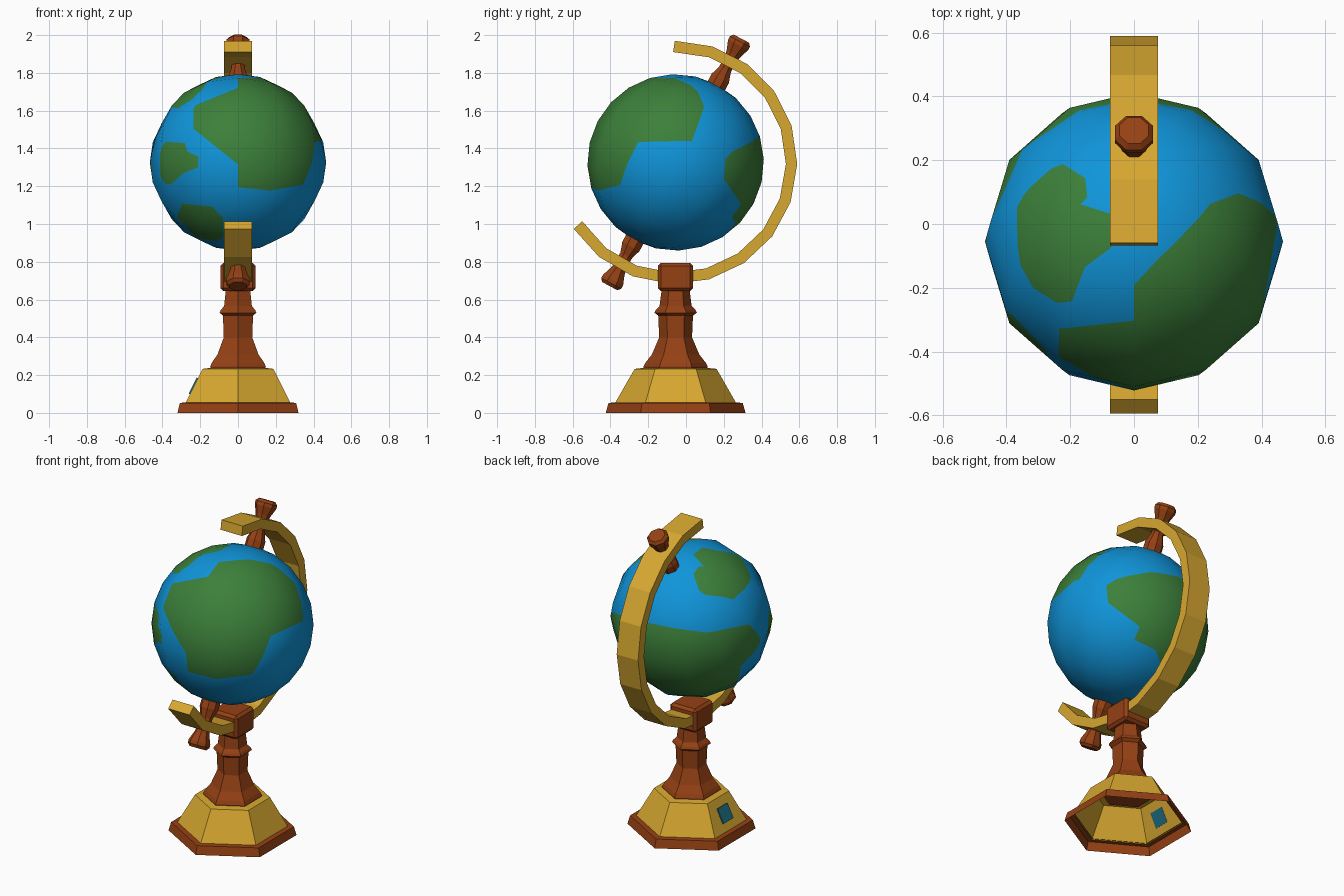
import bpy, bmesh, math
from mathutils import Vector, Matrix

if "Cube" in bpy.data.objects:
    bpy.data.objects.remove(bpy.data.objects["Cube"])

CY, CZ, R = -0.055, 1.326, 0.467          # globe centre and radius
TILT = Matrix.Rotation(math.radians(-28), 4, 'X')
CENTRE = Matrix.Translation((0, CY, CZ))


def material(name, rgb):
    m = bpy.data.materials.new(name)
    m.diffuse_color = (*rgb, 1)
    m.use_nodes = True
    m.node_tree.nodes["Principled BSDF"].inputs["Base Color"].default_value = m.diffuse_color
    return m


WOOD = material("brown_wood", (0.30, 0.052, 0.007))
GOLD = material("gold", (0.68, 0.39, 0.03))
SEA = material("sea_blue", (0.005, 0.30, 0.70))
LAND = material("land_green", (0.045, 0.215, 0.042))
TEAL = material("teal", (0.013, 0.15, 0.22))


def finish(bm, name, mats, matrix=None):
    if matrix:
        bm.transform(matrix)
    me = bpy.data.meshes.new(name)
    bm.to_mesh(me)
    bm.free()
    for m in mats:
        me.materials.append(m)
    ob = bpy.data.objects.new(name, me)
    bpy.context.collection.objects.link(ob)
    return ob


def lathe(name, profile, sides, mat, matrix, start=90.0, caps=(False, False)):
    """Revolve (radius, height) points, listed from the bottom up."""
    bm = bmesh.new()
    rings = []
    for r, z in profile:
        angles = [math.radians(start + 360 * i / sides) for i in range(sides)]
        rings.append([bm.verts.new((r * math.cos(a), r * math.sin(a), z)) for a in angles])
    for lo, hi in zip(rings, rings[1:]):
        for i in range(sides):
            j = (i + 1) % sides
            bm.faces.new((lo[i], lo[j], hi[j], hi[i]))
    if caps[0]:
        bm.faces.new(rings[0][::-1])
    if caps[1]:
        bm.faces.new(rings[-1])
    return finish(bm, name, [mat], matrix)


# Hexagonal stand: open underneath
stand = Matrix.Translation((0, CY, 0))
lathe("base_rim", [(0.37, 0), (0.355, 0.053), (0.315, 0.055)], 6, WOOD, stand)
lathe("base_body", [(0.322, 0.05), (0.217, 0.233), (0.15, 0.24)], 6, GOLD, stand)
lathe("column", [(0.165, 0.215), (0.17, 0.245), (0.16, 0.265), (0.125, 0.31), (0.087, 0.4),
                 (0.092, 0.515), (0.112, 0.53), (0.105, 0.545), (0.085, 0.565), (0.073, 0.66)],
      6, WOOD, stand, caps=(True, True))

# Clamp block that grips the arc
bm = bmesh.new()
bmesh.ops.create_cube(bm, size=1, matrix=Matrix.Diagonal((0.186, 0.186, 0.15, 1)))
bmesh.ops.bevel(bm, geom=bm.edges[:], offset=0.016, segments=1, affect='EDGES')
finish(bm, "clamp_block", [WOOD], Matrix.Translation((0, CY, 0.719)))

# Small plate on the left face of the base
bm = bmesh.new()
bmesh.ops.create_cube(bm, size=1, matrix=Matrix.Diagonal((0.095, 0.1, 0.009, 1)))
slope = math.atan2(0.182, 0.091)
finish(bm, "side_plate", [TEAL], Matrix.Translation((-0.236, CY, 0.143))
       @ Matrix.Rotation(-slope, 4, 'Y'))

# Meridian arc: 13 straight segments with square-cut ends
bm = bmesh.new()
N, RA, HALF_T, HALF_W = 13, 0.614, 0.03, 0.075
A0, A1 = 90.8, -147.3
step = (A1 - A0) / N
prev = None
for i in range(N + 1):
    a = math.radians(A0 + step * i)
    n = math.radians(A0 + step * min(max(i, 0.5), N - 0.5))
    ring = []
    for x, t in ((-HALF_W, -HALF_T), (HALF_W, -HALF_T), (HALF_W, HALF_T), (-HALF_W, HALF_T)):
        ring.append(bm.verts.new((x, RA * math.cos(a) + t * math.cos(n),
                                  RA * math.sin(a) + t * math.sin(n))))
    if prev:
        for k in range(4):
            bm.faces.new((prev[k], prev[(k + 1) % 4], ring[(k + 1) % 4], ring[k]))
    if i in (0, N):
        bm.faces.new(ring)
    prev = ring
bmesh.ops.recalc_face_normals(bm, faces=bm.faces[:])
finish(bm, "meridian_arc", [GOLD], CENTRE)

# Turned axle pins at both poles
pin = [(0.056, 0.44), (0.056, 0.505), (0.05, 0.52), (0.037, 0.56), (0.037, 0.62),
       (0.045, 0.655), (0.065, 0.705), (0.065, 0.725), (0.05, 0.742)]
for name, flip in (("top_pin", 0), ("bottom_pin", math.pi)):
    lathe(name, pin, 8, WOOD, CENTRE @ TILT @ Matrix.Rotation(flip, 4, 'X'), 22.5, (True, True))


# Continent outlines as points on the globe, relative to its centre
def front(x, z):
    return Vector((x, -math.sqrt(max(R * R - x * x - z * z, 0)), z))


def top(x, y):
    return Vector((x, y, math.sqrt(max(R * R - x * x - y * y, 0))))


big_land = [Vector(p) for p in (
    (0, -.134, .44), (0, -.244, .39), (-.233, -.27, .293), (-.233, -.356, .176), (0, -.46, -.01),
    (0, -.44, -.13), (.17, -.40, -.147), (.34, -.29, -.117), (.403, -.195, .107),
    (.438, .085, .111), (.322, .149, .292), (.239, .118, .375), (.082, -.049, .45))]
left_land = [front(*p) for p in (
    (-.387, .112), (-.292, .106), (-.276, .06), (-.212, .032), (-.212, -.026), (-.297, -.058),
    (-.355, -.117), (-.398, -.117), (-.424, -.08), (-.424, .053))]
south_land = [front(*p) for p in (
    (-.297, -.216), (-.133, -.237), (-.08, -.30), (-.08, -.397), (-.11, -.418),
    (-.228, -.397), (-.324, -.29))]
north_land = [top(*p) for p in (
    (-.264, .234), (-.225, .245), (-.154, .2), (-.148, .14), (-.17, .118), (-.07, .086),
    (-.07, -.017), (-.154, -.08), (-.195, -.187), (-.248, -.197), (-.327, -.15),
    (-.374, -.008), (-.374, .108))]
back_land = [Vector(p) for p in (
    (.125, .43, .127), (.342, .302, .058), (.379, .26, .016), (.369, .26, -.09),
    (.2, .345, -.228), (.2, .297, -.292), (.06, .324, -.324), (-.11, .2, -.40),
    (-.27, .05, -.37), (-.33, .02, -.32), (-.416, .10, -.17), (-.45, 0, -.1),
    (-.459, -.043, -.034), (-.447, .063, .10), (-.317, .317, .11))]


class Outline:
    """Flattens an outline onto a tangent plane, where its edges are straight."""

    def __init__(self, pts):
        self.axis = sum(pts, Vector()).normalized()
        self.u = self.axis.orthogonal().normalized()
        self.v = self.axis.cross(self.u)
        self.flat = [self.project(p) for p in pts]

    def project(self, p):
        d = p.dot(self.axis)
        return p.dot(self.u) / d, p.dot(self.v) / d

    def contains(self, p):
        if p.dot(self.axis) < 1e-4:
            return False
        x, y = self.project(p)
        inside = False
        for (x0, y0), (x1, y1) in zip(self.flat, self.flat[1:] + self.flat[:1]):
            if (y0 > y) != (y1 > y) and x < x0 + (y - y0) * (x1 - x0) / (y1 - y0):
                inside = not inside
        return inside


# Globe: low-poly sphere, cut along the coastlines, then coloured
bm = bmesh.new()
bmesh.ops.create_uvsphere(bm, u_segments=12, v_segments=12, radius=R, matrix=TILT)
lands = [big_land, left_land, south_land, north_land, back_land]
for land in lands:
    for p, q in zip(land, land[1:] + land[:1]):
        bmesh.ops.bisect_plane(bm, geom=bm.verts[:] + bm.edges[:] + bm.faces[:], dist=1e-5,
                               plane_co=(0, 0, 0), plane_no=p.cross(q).normalized())
outlines = [Outline(land) for land in lands]
for f in bm.faces:
    f.smooth = True
    c = f.calc_center_median()
    f.material_index = int(any(o.contains(c) for o in outlines))
normals = [v.co.normalized() for v in bm.verts]
globe = finish(bm, "globe", [SEA, LAND], CENTRE)
globe.data.normals_split_custom_set_from_vertices(normals)
